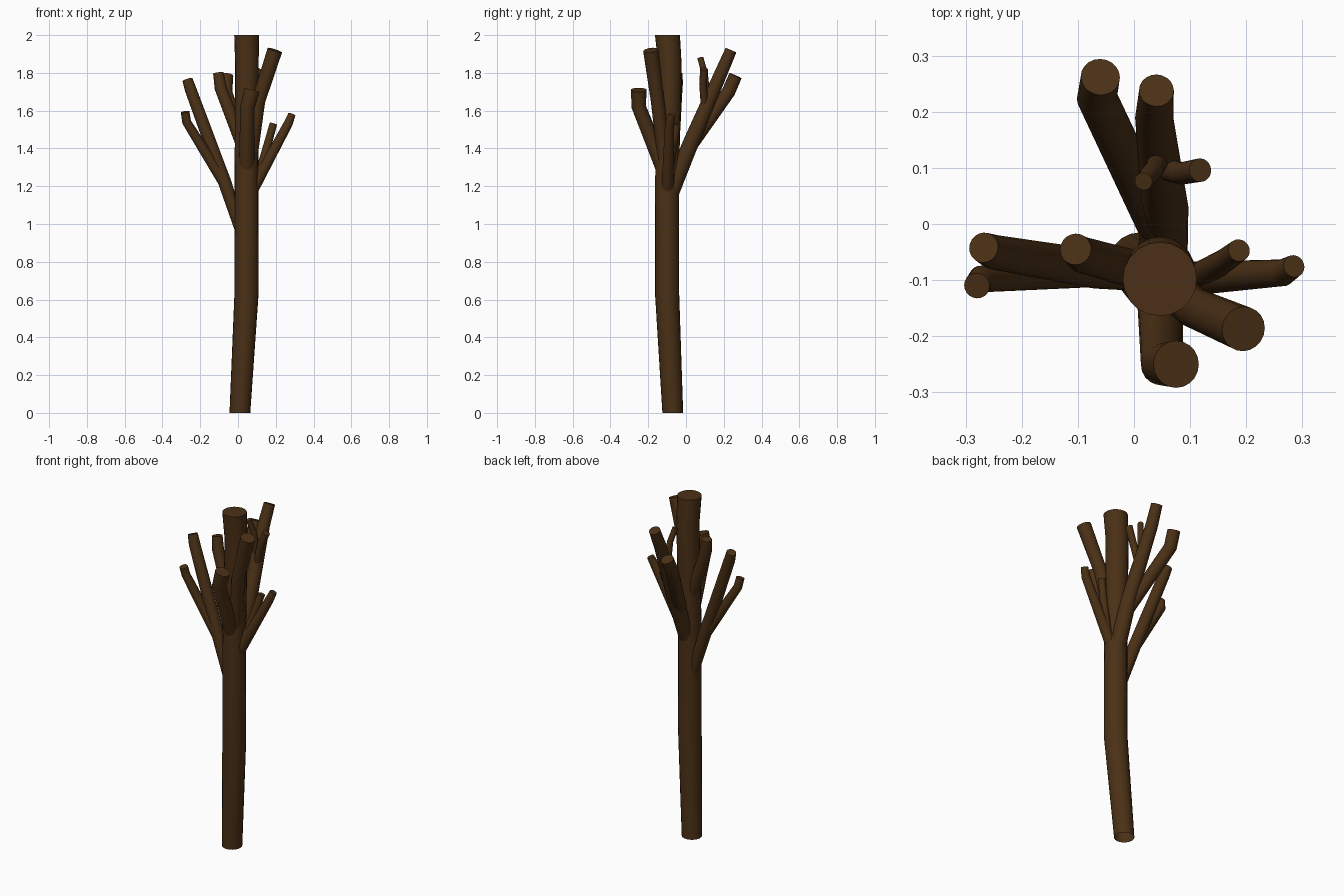
import bpy, bmesh, math
from mathutils import Vector

bark = bpy.data.materials.new("bark")
bark.diffuse_color = (0.07, 0.03, 0.008, 1)
SIDES = 20


def limb(name, points, level=False):
    """Round tube through (x, y, z, radius) points, capped at the tip."""
    bm = bmesh.new()
    pos = [Vector(p[:3]) for p in points]
    rings = []
    for i, p in enumerate(pos):
        before = (p - pos[i - 1]).normalized() if i else Vector()
        after = (pos[i + 1] - p).normalized() if i < len(pos) - 1 else Vector()
        axis = Vector((0, 0, 1)) if level else (before + after).normalized()
        # ring frame kept aligned to x so the tube does not twist
        v = axis.cross(Vector((1, 0, 0))).normalized()
        u = v.cross(axis)
        ring = []
        for k in range(SIDES):
            a = 2 * math.pi * k / SIDES
            ring.append(bm.verts.new(p + points[i][3] * (math.cos(a) * u + math.sin(a) * v)))
        rings.append(ring)
    for lo, hi in zip(rings, rings[1:]):
        for k in range(SIDES):
            n = (k + 1) % SIDES
            bm.faces.new((lo[k], lo[n], hi[n], hi[k]))
    bm.faces.new(rings[-1])
    bmesh.ops.recalc_face_normals(bm, faces=bm.faces)
    mesh = bpy.data.meshes.new(name)
    bm.to_mesh(mesh)
    bm.free()
    mesh.materials.append(bark)
    ob = bpy.data.objects.new(name, mesh)
    bpy.context.collection.objects.link(ob)
    bpy.ops.object.select_all(action='DESELECT')
    ob.select_set(True)
    bpy.context.view_layer.objects.active = ob
    bpy.ops.object.shade_smooth_by_angle(angle=math.radians(35))


# trunk
limb("trunk", [(0.01, -0.07, 0, 0.055), (0.045, -0.1, 0.63, 0.064), (0.045, -0.1, 1.25, 0.063),
               (0.047, -0.085, 1.84, 0.062), (0.046, -0.098, 2.0, 0.066)], level=True)

# left limb and its fork
limb("left_branch", [(0.02, -0.09, 0.95, 0.03), (-0.07, -0.08, 1.22, 0.035),
                     (-0.25, -0.05, 1.71, 0.031), (-0.268, -0.042, 1.765, 0.027)])
limb("left_fork", [(-0.06, -0.08, 1.2, 0.032), (-0.272, -0.098, 1.54, 0.024), (-0.28, -0.11, 1.593, 0.023)])
limb("upper_left_branch", [(0.035, -0.09, 1.39, 0.035), (-0.092, -0.055, 1.72, 0.032), (-0.104, -0.045, 1.8, 0.028)])

# back limb, its fork and twigs
limb("back_branch", [(0.05, -0.08, 1.17, 0.045), (0.055, 0.03, 1.44, 0.042),
                     (0.036, 0.19, 1.81, 0.034), (0.04, 0.238, 1.92, 0.031)])
limb("back_fork", [(0.04, 0.0, 1.38, 0.036), (-0.066, 0.225, 1.7, 0.036), (-0.06, 0.262, 1.785, 0.035)])
limb("back_twig_left", [(0.045, 0.115, 1.64, 0.019), (0.036, 0.098, 1.8, 0.017), (0.017, 0.076, 1.88, 0.016)])
limb("back_twig_right", [(0.05, 0.1, 1.6, 0.02), (0.085, 0.09, 1.74, 0.02), (0.118, 0.096, 1.82, 0.021)])

# front limbs
limb("front_branch", [(0.045, -0.09, 1.22, 0.042), (0.05, -0.25, 1.62, 0.038), (0.075, -0.25, 1.71, 0.042)])
limb("front_right_branch", [(0.06, -0.11, 1.3, 0.036), (0.108, -0.15, 1.65, 0.036), (0.195, -0.187, 1.92, 0.04)])

# right limb and its fork
limb("right_branch", [(0.06, -0.1, 1.15, 0.032), (0.265, -0.087, 1.53, 0.024), (0.285, -0.075, 1.58, 0.02)])
limb("right_fork", [(0.105, -0.1, 1.23, 0.026), (0.165, -0.063, 1.45, 0.021), (0.187, -0.047, 1.53, 0.02)])
